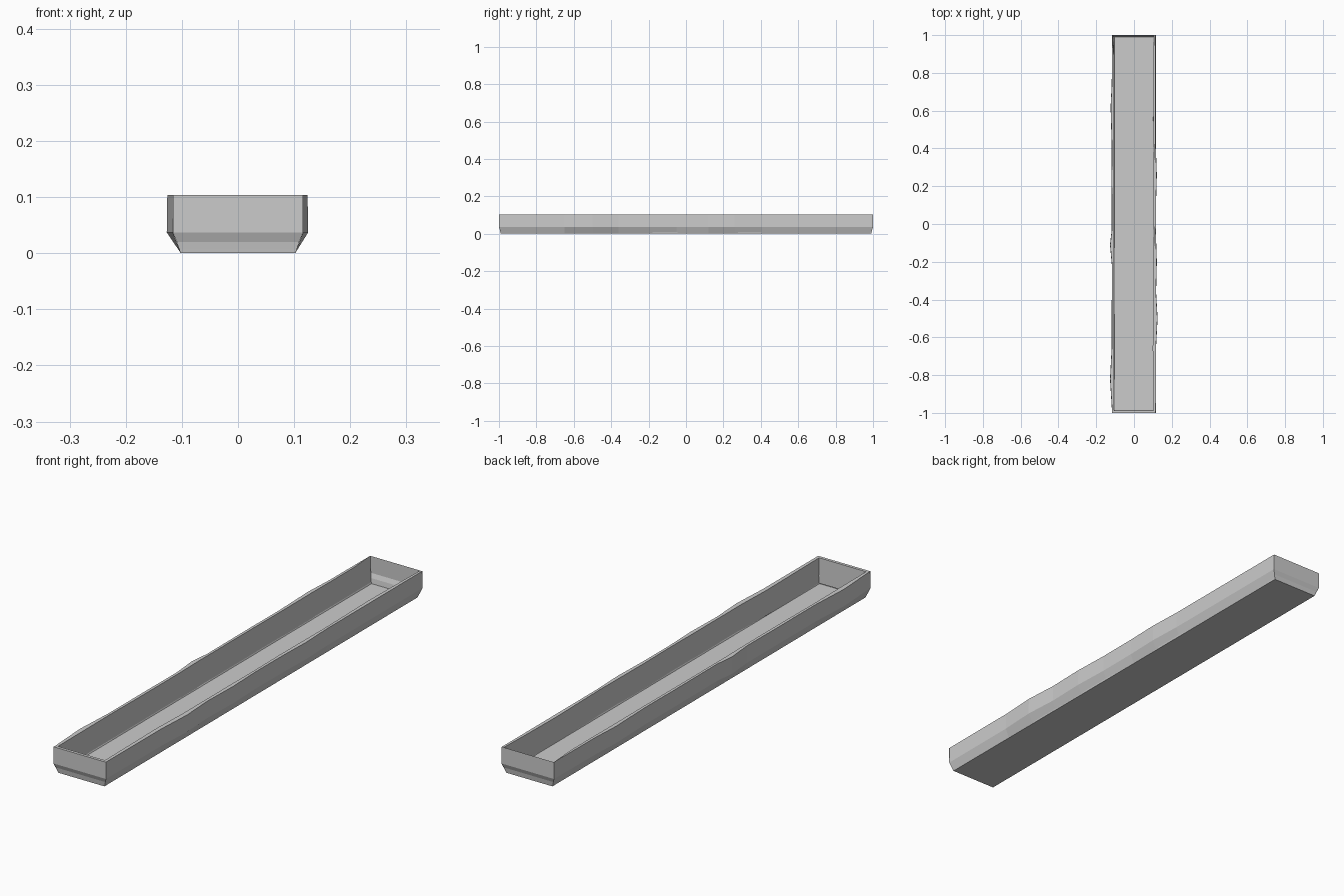
import bpy, bmesh

if "Cube" in bpy.data.objects:
    bpy.data.objects.remove(bpy.data.objects["Cube"])


def make_strip(name, rows):
    """Skin quads between equal-length rows of points."""
    bm = bmesh.new()
    grid = [[bm.verts.new(p) for p in row] for row in rows]
    for a, b in zip(grid, grid[1:]):
        for i in range(len(a) - 1):
            bm.faces.new((a[i], a[i + 1], b[i + 1], b[i]))
    bmesh.ops.recalc_face_normals(bm, faces=bm.faces)
    mesh = bpy.data.meshes.new(name)
    bm.to_mesh(mesh)
    bm.free()
    obj = bpy.data.objects.new(name, mesh)
    bpy.context.collection.objects.link(obj)
    return obj


RIM = 0.104
# worn outline of each long side: (y, outer offset, inner offset)
left = [(-1, .116, .105), (-.82, .127, .106), (-.65, .118, .107), (-.45, .118, .105),
        (-.22, .117, .105), (-.11, .127, .107), (-.03, .118, .107), (.25, .119, .107),
        (.42, .118, .106), (.62, .124, .107), (.74, .118, .106), (.88, .117, .106), (1, .116, .115)]
right = [(-1, .116, .103), (-.65, .117, .099), (-.5, .125, .104), (-.36, .117, .104),
         (-.2, .121, .104), (-.05, .116, .105), (.12, .117, .103), (.26, .121, .104),
         (.4, .116, .105), (.68, .116, .100), (.88, .116, .103), (1, .116, .106)]


# long side walls: chamfer, outer face, rim, inner face
def side_wall(name, sign, stations):
    rows = []
    for y, outer, inner in stations:
        yb = max(-.99, min(.99, y))
        rows.append([(sign * .102, yb, 0), (sign * outer, y, .037),
                     (sign * (outer - .001), y, RIM), (sign * inner, y, RIM),
                     (sign * min(inner, .104), yb, .003)])
    return make_strip(name, rows)


side_wall("left_wall", -1, left)
side_wall("right_wall", 1, right)


# end walls: stepped foot below a vertical face
def end_wall(name, sign, rim):
    profile = [(.99, 0, .102), (.991, .007, .105), (.993, .02, .109),
               (1, .037, .116), (1, RIM, .116)]
    if rim:
        profile += [(1 - rim, RIM, .105), (.985, .004, .102)]
    return make_strip(name, [[(-w, sign * y, z), (w, sign * y, z)] for y, z, w in profile])


end_wall("front_end_wall", -1, .012)
end_wall("back_end_wall", 1, 0)

# floor plate
make_strip("floor", [[(-.102, y, 0), (.102, y, 0)] for y in (-.99, .99)])
